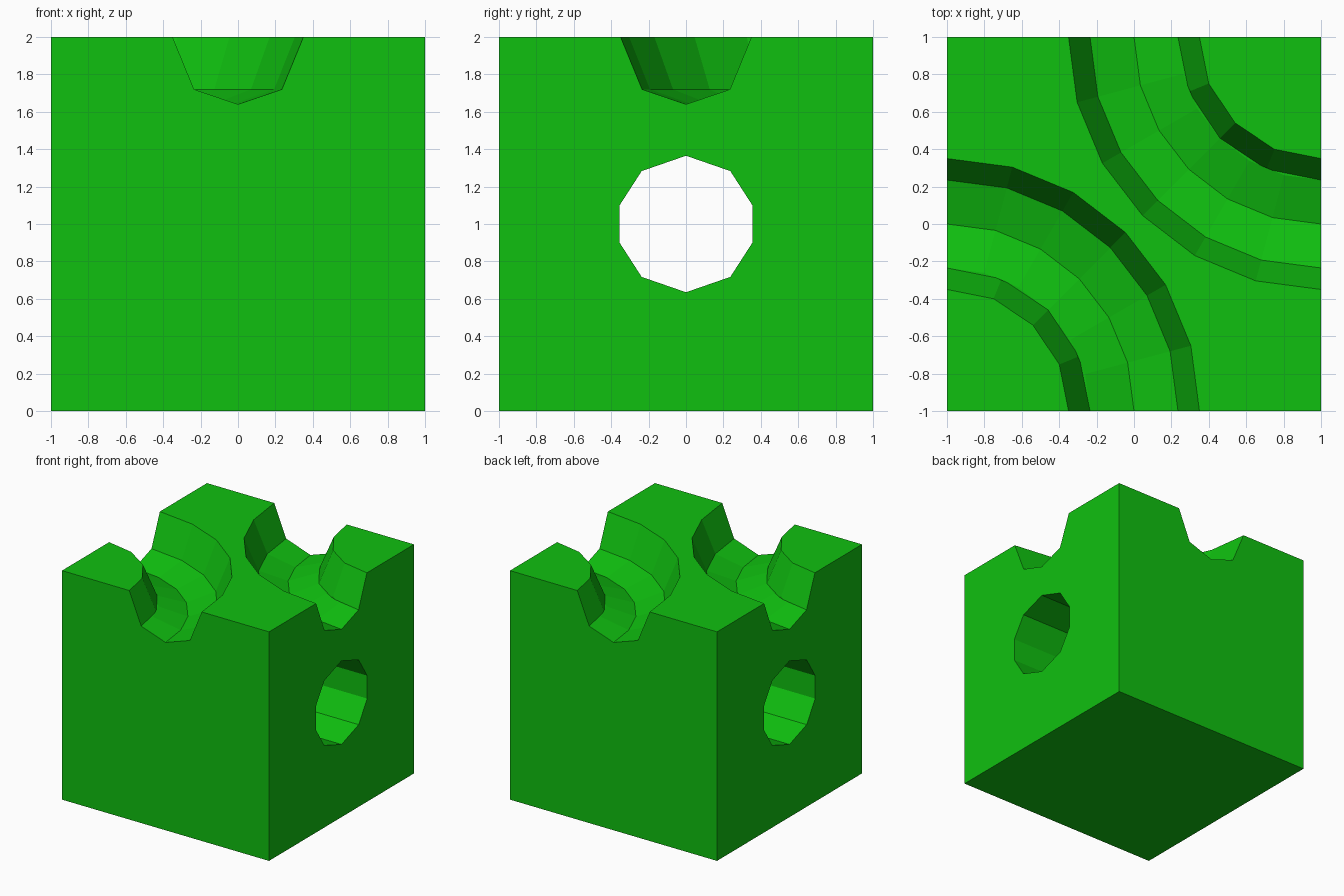
import bpy, bmesh
from math import cos, sin, pi
from mathutils import Vector

if "Cube" in bpy.data.objects:
    bpy.data.objects.remove(bpy.data.objects["Cube"], do_unlink=True)

green = bpy.data.materials.new("bright green")
green.use_nodes = True
colour = (0.005, 0.53, 0.005, 1)
green.diffuse_color = colour
green.node_tree.nodes["Principled BSDF"].inputs["Base Color"].default_value = colour


def make_object(name, bm):
    bmesh.ops.recalc_face_normals(bm, faces=bm.faces)
    mesh = bpy.data.meshes.new(name)
    bm.to_mesh(mesh)
    bm.free()
    mesh.materials.append(green)
    obj = bpy.data.objects.new(name, mesh)
    bpy.context.collection.objects.link(obj)
    return obj


def loft(name, rings):
    """Closed solid through a row of matching cross-sections."""
    bm = bmesh.new()
    loops = [[bm.verts.new(p) for p in ring] for ring in rings]
    n = len(loops[0])
    for a, b in zip(loops, loops[1:]):
        for i in range(n):
            j = (i + 1) % n
            bm.faces.new((a[i], a[j], b[j], b[i]))
    bm.faces.new(loops[0])
    bm.faces.new(loops[-1])
    return make_object(name, bm)


def curved_cutter(name, profile, segments, side):
    """Quarter turn about a corner, run straight past both block faces."""
    def ring(angle, shift):
        return [Vector((side * (1 - r * cos(angle) - shift[0]),
                        side * (1 - r * sin(angle) - shift[1]), z))
                for r, z in profile]
    rings = [ring(0, (0, -0.2))]
    rings += [ring(pi / 2 * i / segments, (0, 0)) for i in range(segments + 1)]
    rings.append(ring(pi / 2, (-0.2, 0)))
    return loft(name, rings)


# Solid block
bm = bmesh.new()
bmesh.ops.create_cube(bm, size=2)
bmesh.ops.translate(bm, verts=bm.verts, vec=(0, 0, 1))
block = make_object("marble_track_block", bm)

# Two curved grooves: floor with outer wall, and a coarser inner wall
floor = [(0.765, 2.28), (0.765, 1.72), (1, 1.64), (1.235, 1.72), (1.465, 2.28)]
inner_wall = [(0.535, 2.28), (0.765, 1.72), (0.95, 1.72), (0.95, 2.28)]
cutters = []
for side, label in ((1, "back"), (-1, "front")):
    cutters.append(curved_cutter(label + "_groove_cutter", floor, 6, side))
    cutters.append(curved_cutter(label + "_inner_wall_cutter", inner_wall, 4, side))

# Straight ten-sided tunnel from left to right
half = [(0, 0.365), (0.237, 0.283), (0.355, 0.1)]
right = half + [(y, -z) for y, z in reversed(half)]
section = right + [(-y, z) for y, z in reversed(right[1:-1])]
cutters.append(loft("tunnel_cutter",
                    [[(x, y, 1 + z) for y, z in section] for x in (-1.2, 1.2)]))

# Carve the block
for cutter in cutters:
    cutter.hide_render = True
    cutter.hide_viewport = True
    cutter.display_type = 'WIRE'
    cut = block.modifiers.new(cutter.name, 'BOOLEAN')
    cut.operation = 'DIFFERENCE'
    cut.solver = 'EXACT'
    cut.object = cutter
